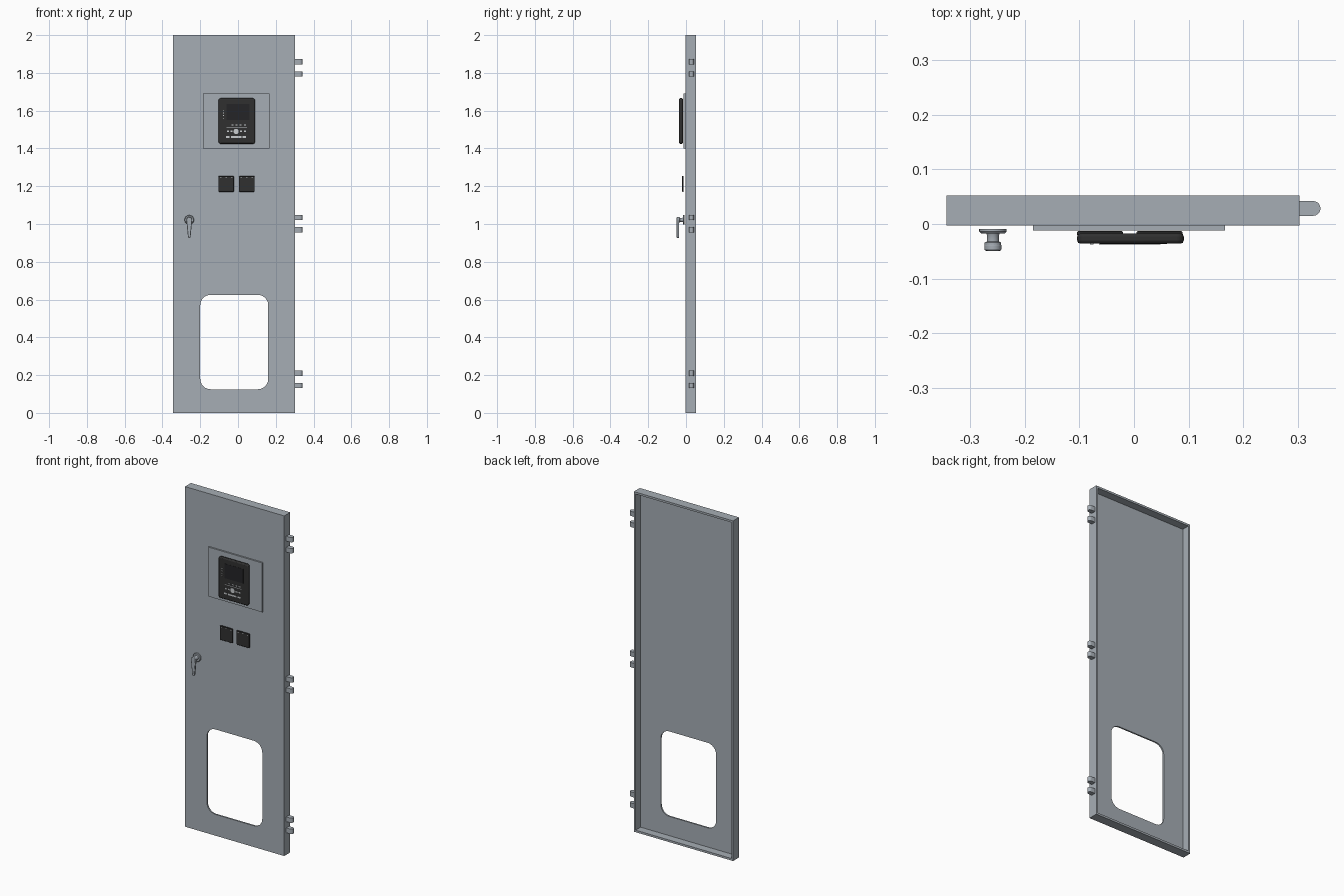
import bpy, bmesh, math
from mathutils import Matrix

if "Cube" in bpy.data.objects:
    bpy.data.objects.remove(bpy.data.objects["Cube"], do_unlink=True)


def material(name, rgb):
    m = bpy.data.materials.new(name)
    m.use_nodes = True
    m.diffuse_color = (*rgb, 1)
    m.node_tree.nodes["Principled BSDF"].inputs["Base Color"].default_value = (*rgb, 1)
    return m


GREY = material("grey paint", (0.38, 0.42, 0.46))
BLACK = material("black plastic", (0.03, 0.03, 0.03))
SCREEN = material("dark screen", (0.018, 0.018, 0.02))
PRINT = material("light print", (0.6, 0.62, 0.64))

# Maps a flat profile (x, z) plus depth onto the front plane
UPRIGHT = Matrix.Rotation(math.pi / 2, 4, "X")


def rect(x0, x1, z0, z1, r=0.0, steps=6):
    """Rectangle outline, with rounded corners if r is given."""
    if not r:
        return [(x0, z0), (x1, z0), (x1, z1), (x0, z1)]
    corners = [(x1 - r, z1 - r), (x0 + r, z1 - r), (x0 + r, z0 + r), (x1 - r, z0 + r)]
    return [(cx + r * math.cos(a), cz + r * math.sin(a))
            for q, (cx, cz) in enumerate(corners)
            for a in [(q + i / steps) * math.pi / 2 for i in range(steps + 1)]]


def circle(x, z, r, n=24):
    return [(x + r * math.cos(i * math.tau / n), z + r * math.sin(i * math.tau / n))
            for i in range(n)]


def finish(name, bm, mat, bevel=0.0, segments=1):
    bmesh.ops.remove_doubles(bm, verts=bm.verts, dist=1e-5)
    bmesh.ops.recalc_face_normals(bm, faces=bm.faces)
    mesh = bpy.data.meshes.new(name)
    bm.to_mesh(mesh)
    bm.free()
    mesh.materials.append(mat)
    ob = bpy.data.objects.new(name, mesh)
    bpy.context.collection.objects.link(ob)
    if bevel:
        mod = ob.modifiers.new("edge bevel", "BEVEL")
        mod.width, mod.segments = bevel, segments
        mod.limit_method, mod.angle_limit = "ANGLE", math.radians(40)
    bpy.ops.object.select_all(action="DESELECT")
    ob.select_set(True)
    bpy.context.view_layer.objects.active = ob
    bpy.ops.object.shade_smooth_by_angle(angle=math.radians(30))
    return ob


def slab(name, outline, y0, y1, mat, bevel=0.0, segments=1, frame=UPRIGHT):
    """Solid outline pushed from depth y0 back to y1."""
    bm = bmesh.new()
    face = bm.faces.new([bm.verts.new((x, z, -y0)) for x, z in outline])
    top = bmesh.ops.extrude_face_region(bm, geom=[face])["geom"]
    verts = [v for v in top if isinstance(v, bmesh.types.BMVert)]
    bmesh.ops.translate(bm, verts=verts, vec=(0, 0, y0 - y1))
    bmesh.ops.transform(bm, matrix=frame, verts=bm.verts)
    return finish(name, bm, mat, bevel, segments)


def pierced(name, outer, hole, y0, y1, mat):
    """Plate with an opening, filled from two closed outlines."""
    curve = bpy.data.curves.new(name, "CURVE")
    curve.dimensions, curve.fill_mode = "2D", "BOTH"
    curve.extrude = (y1 - y0) / 2
    for loop in (outer, hole):
        spline = curve.splines.new("POLY")
        spline.points.add(len(loop) - 1)
        spline.use_cyclic_u = True
        for p, (x, z) in zip(spline.points, loop):
            p.co = (x, z, 0, 1)
    helper = bpy.data.objects.new(name + " outline", curve)
    mesh = bpy.data.meshes.new_from_object(helper)
    bm = bmesh.new()
    bm.from_mesh(mesh)
    bpy.data.objects.remove(helper)
    bpy.data.meshes.remove(mesh)
    bmesh.ops.transform(bm, matrix=Matrix.Translation((0, (y0 + y1) / 2, 0)) @ UPRIGHT,
                        verts=bm.verts)
    return finish(name, bm, mat)


def turned(name, x, z, profile, mat, n=24):
    """Round part about a front-to-back axis; profile is (radius, y)."""
    bm = bmesh.new()
    rings = [[bm.verts.new((px, y, pz)) for px, pz in circle(x, z, r, n)]
             for r, y in profile]
    for a, b in zip(rings, rings[1:]):
        for i in range(n):
            j = (i + 1) % n
            bm.faces.new((a[i], a[j], b[j], b[i]))
    bm.faces.new(rings[0])
    bm.faces.new(rings[-1])
    return finish(name, bm, mat)


# Door: front skin with a rounded opening, and a flange folded back all round
L, R, H = -0.343, 0.303, 2.0
pierced("door_skin", rect(L, R, 0, H), rect(-0.2, 0.16, 0.125, 0.625, 0.055), -0.003, 0.006, GREY)
pierced("door_flange", rect(L, R, 0, H), rect(L + 0.012, R - 0.012, 0.012, H - 0.012),
        0.006, 0.052, GREY)

# Hinges: three pairs of round-ended knuckles on the left edge
knuckle = [(R - 0.002, 0.015), (R - 0.002, 0.042)] + [
    (0.3275 + 0.0135 * math.cos(a), 0.0285 + 0.0135 * math.sin(a))
    for a in [math.pi / 2 - i * math.pi / 10 for i in range(11)]]
for place, z in (("upper", 1.827), ("middle", 1.002), ("lower", 0.177)):
    for half, dz in (("top", 0.0325), ("bottom", -0.0325)):
        slab(f"{place}_hinge_{half}", knuckle, -(z + dz - 0.014), -(z + dz + 0.014),
             GREY, frame=Matrix.Identity(4))

# Mounting plate and control unit
slab("mounting_plate", rect(-0.185, 0.166, 1.4, 1.69), -0.012, -0.003, GREY)
slab("control_unit", rect(-0.104, 0.091, 1.424, 1.666, 0.014), -0.036, -0.017, BLACK, 0.006, 2)
slab("control_screen", rect(-0.062, 0.06, 1.55, 1.635), -0.037, -0.035, SCREEN)


def mark(name, x, z, w, h):
    slab(name, rect(x - w / 2, x + w / 2, z - h / 2, z + h / 2), -0.0375, -0.0355, PRINT)


# Printed marks: indicator column, key labels, round key and lower strip
for i in range(4):
    mark("indicator_mark", -0.077, 1.56 + i * 0.014, 0.006, 0.004)
for i in range(4):
    mark("label_mark", -0.03 + i * 0.022, 1.525, 0.011, 0.005)
mark("label_line", -0.007, 1.513, 0.11, 0.003)
for x in (-0.054, -0.034, 0.016, 0.036):
    mark("key_mark", x, 1.49, 0.011, 0.008)
turned("round_key", -0.01, 1.49, [(0.014, -0.0355), (0.014, -0.0375)], PRINT)
for x, w in ((-0.054, 0.02), (-0.01, 0.055), (0.033, 0.018)):
    mark("strip_mark", x, 1.461, w, 0.009)

# Two square meters beneath the control unit
for side, x in (("right", -0.0625), ("left", 0.0465)):
    slab(f"{side}_meter", rect(x - 0.042, x + 0.042, 1.17, 1.254, 0.004, 2), -0.021, -0.013,
         BLACK, 0.002)
    for dx in (-0.03, 0, 0.03):
        slab(f"{side}_meter_mark", rect(x + dx - 0.004, x + dx + 0.004, 1.244, 1.247),
             -0.0215, -0.0205, PRINT)

# Handle: rosette, neck with domed knob, and a tapered lever hanging down
hx, hz = -0.258, 1.022
turned("handle_rosette", hx, hz, [(0.025, -0.009), (0.025, -0.014), (0.022, -0.017)], GREY)
turned("handle_neck", hx, hz, [(0.013, -0.016), (0.011, -0.02), (0.011, -0.032),
                               (0.015, -0.034), (0.015, -0.042), (0.011, -0.047),
                               (0.004, -0.049)], GREY)
arc = [i * math.pi / 8 for i in range(9)]
lever = [(hx + 0.0155 * math.cos(a), hz + 0.0155 * math.sin(a)) for a in arc]
lever += [(hx - 0.007 * math.cos(a), 0.934 - 0.009 * math.sin(a)) for a in arc]
slab("handle_lever", lever, -0.049, -0.036, GREY, 0.003, 2)
